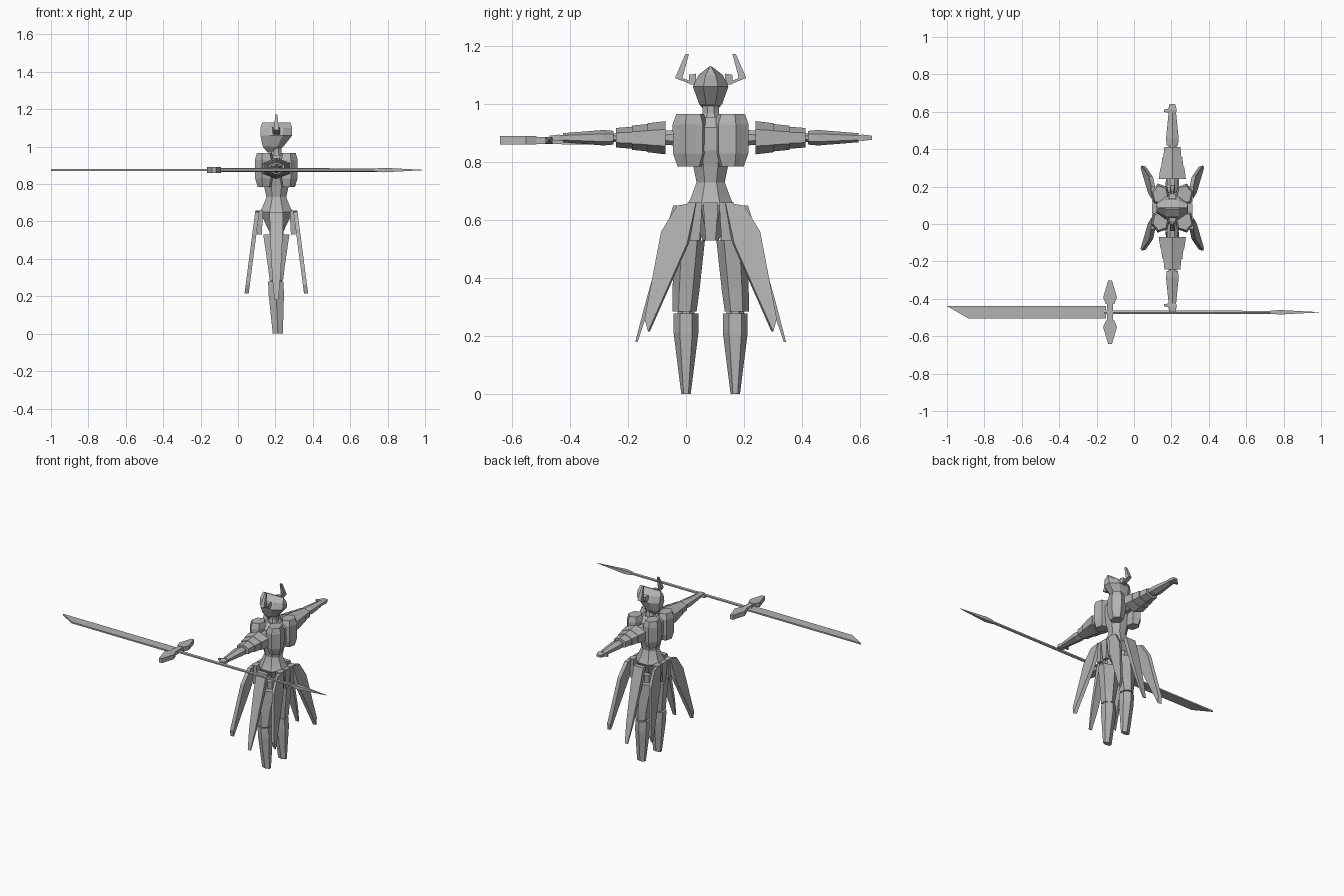
import bpy, bmesh, math
from mathutils import Vector

if "Cube" in bpy.data.objects:
    bpy.data.objects.remove(bpy.data.objects["Cube"], do_unlink=True)

# Anchor points: the figure looks toward -x and is symmetric about its own y
BODY = Vector((.205, .085, 0))
WEAPON = Vector((0, -.472, .875))
ARM_HEIGHT = .884
HELMET_TOP = 1.13
SKIRT_TOP = .66

SHADE = .45
COLOUR = (SHADE, SHADE, SHADE, 1)
grey = bpy.data.materials.new("plain grey")
grey.use_nodes = True
grey.diffuse_color = COLOUR
grey.node_tree.nodes["Principled BSDF"].inputs["Base Color"].default_value = COLOUR


def solid(name, loops, location, mirror):
    """Join matching loops of points into a closed object, mirrored if asked."""
    bm = bmesh.new()
    rows = [[bm.verts.new(point) for point in loop] for loop in loops]
    for low, high in zip(rows, rows[1:]):
        for i in range(len(low)):
            bm.faces.new((low[i - 1], low[i], high[i], high[i - 1]))
    bm.faces.new(rows[0])
    bm.faces.new(rows[-1])
    bmesh.ops.recalc_face_normals(bm, faces=bm.faces)
    mesh = bpy.data.meshes.new(name)
    bm.to_mesh(mesh)
    bm.free()
    mesh.materials.append(grey)
    part = bpy.data.objects.new(name, mesh)
    part.location = location
    bpy.context.collection.objects.link(part)
    if mirror:
        modifier = part.modifiers.new("Mirror", 'MIRROR')
        modifier.use_axis = [axis in mirror for axis in "XYZ"]
        modifier.use_mirror_merge = False


def loft(name, rings, axis="Z", sides=8, flat=lambda t: 1, centre=lambda t: (0, 0),
         depth=None, fold=0, mirror="", location=BODY):
    """Loft (position, half width) rings; flat or depth sets the other half width."""
    corner = 1 / math.cos(math.pi / sides)
    loops = []
    for t, width in rings:
        middle_a, middle_b = centre(t)
        thick = depth or width * flat(t)
        loop = []
        for i in range(sides):
            angle = math.tau * (i + .5) / sides
            reach = corner * (1 - fold * (i % 2))
            a = middle_a + width * reach * math.cos(angle)
            b = middle_b + thick * reach * math.sin(angle)
            loop.append({"X": (t, a, b), "Y": (a, t, b), "Z": (a, b, t)}[axis])
        loops.append(loop)
    solid(name, loops, location, mirror)


def slab(name, outline, thickness, mirror="", location=BODY):
    """Plate made by pushing an outline along a vector."""
    front = [Vector(point) for point in outline]
    back = [point + Vector(thickness) for point in front]
    solid(name, [front, back], location, mirror)


# Helmet pinched to a ridge along the top, with horns growing from ear blocks
loft("helmet", [(.97, .02), (1, .055), (1.06, .085), (1.1, .085), (HELMET_TOP, .075)],
     flat=lambda z: min(.72, .05 + 15 * (HELMET_TOP - z)),
     centre=lambda z: (-.3 * max(0, 1.06 - z), 0))
loft("ear_block", [(.05, .02), (.075, .016)], "Y", sides=4,
     centre=lambda y: (0, 1.085), mirror="Y")
loft("horn", [(1.07, .012), (1.09, .013), (1.173, .006)], sides=4,
     centre=lambda z: (0, min(.06 + 2.5 * (z - 1.07), .11 - .35 * (z - 1.09))), mirror="Y")
loft("neck", [(.93, .04), (.97, .028), (1, .028)])

# Torso from crotch to collar, wrapped in four pleated armour shells
loft("torso", [(.53, .03), (.65, .088), (.68, .073), (.73, .053), (.79, .066),
               (.84, .08), (.92, .08), (.955, .047)], flat=lambda z: .92)
loft("chest_shell", [(.785, .036), (.83, .049), (.93, .05), (.965, .04)], sides=12,
     flat=lambda z: 1.2, centre=lambda z: (.064, .071), fold=.15, mirror="XY")


# Arms: joints, three overlapping upper plates, forearm and hand
def arm_part(name, rings, flat, sides=6):
    loft(name, rings, "Y", sides, flat=lambda y: flat,
         centre=lambda y: (0, ARM_HEIGHT), mirror="Y")


arm_part("shoulder_joint", [(.08, .034), (.165, .026)], .9, sides=8)
for i, place in enumerate(("inner", "middle", "outer")):
    start, width = .155 + .055 * i, .073 - .012 * i
    arm_part("upper_arm_" + place, [(start, width), (start + .062, width * .87)], .68)
arm_part("elbow", [(.31, .021), (.345, .021)], .7, sides=8)
arm_part("forearm", [(.335, .03), (.37, .034), (.51, .02)], .68)
arm_part("hand", [(.5, .017), (.525, .024), (.556, .015)], .45, sides=4)
loft("thumb", [(-.045, .006), (-.01, .012)], "X", sides=4,
     centre=lambda x: (.52, ARM_HEIGHT), depth=.006, mirror="Y")

# Short skirt panels front and back
for name, offset in (("centre_panel", 0), ("flank_panel", .055)):
    loft(name, [(.53, .012), (.6, .016), (SKIRT_TOP, .018)], sides=4,
         flat=lambda z: 1.4, centre=lambda z: (.09, offset), mirror="XY" if offset else "X")

# Long skirt blades: one on each corner, one on each side
edge = [(.045, SKIRT_TOP), (.11, .65), (.165, .56), (.222, .26), (.21, .215), (.075, .52)]
slab("corner_blade", [(.09 + .13 * (SKIRT_TOP - z), y, z) for y, z in edge],
     (.022, .006, 0), "XY")
loft("side_blade", [(.18, .01), (.3, .022), (.53, .034), (.65, .036)], sides=4,
     flat=lambda z: .4, centre=lambda z: (0, .31 - .3 * z), mirror="Y")

# Legs
loft("hip_joint", [(.5, .035), (.58, .04)], flat=lambda z: .7,
     centre=lambda z: (0, .06), mirror="Y")
loft("thigh", [(.285, .036), (.36, .045), (.53, .07)], sides=6,
     flat=lambda z: 1.4 * (1 - z), centre=lambda z: (0, .11 - .07 * z), mirror="Y")
loft("knee", [(.265, .03), (.295, .03)], centre=lambda z: (0, .085), mirror="Y")
loft("lower_leg", [(0, .027), (.21, .041), (.278, .041)], sides=6,
     flat=lambda z: min(.9, .52 + 2 * z), centre=lambda z: (.008 - .04 * z, .085), mirror="Y")

# Polearm: shaft, rear spike, slanted blade and winged guard
loft("shaft", [(-.16, .009), (.75, .008)], "X", sides=6, location=WEAPON)
loft("rear_spike", [(.73, .008), (.78, .012), (.99, .001)], "X", sides=4, location=WEAPON)
half, heel, shoulder, tip = .033, -.15, -.885, -1
slab("blade", [(heel, half, 0), (tip, half, 0), (shoulder, -half, 0), (heel, -half, 0)],
     (0, 0, .01), location=WEAPON - Vector((0, 0, .005)))
loft("guard_bar", [(-.05, .017), (.05, .017)], "Y", sides=4, depth=.012,
     centre=lambda y: (-.128, 0), location=WEAPON)
loft("guard_wing", [(.043, .022), (.08, .037), (.17, .01)], "Y", sides=4, depth=.015,
     centre=lambda y: (-.128, 0), mirror="Y", location=WEAPON)
